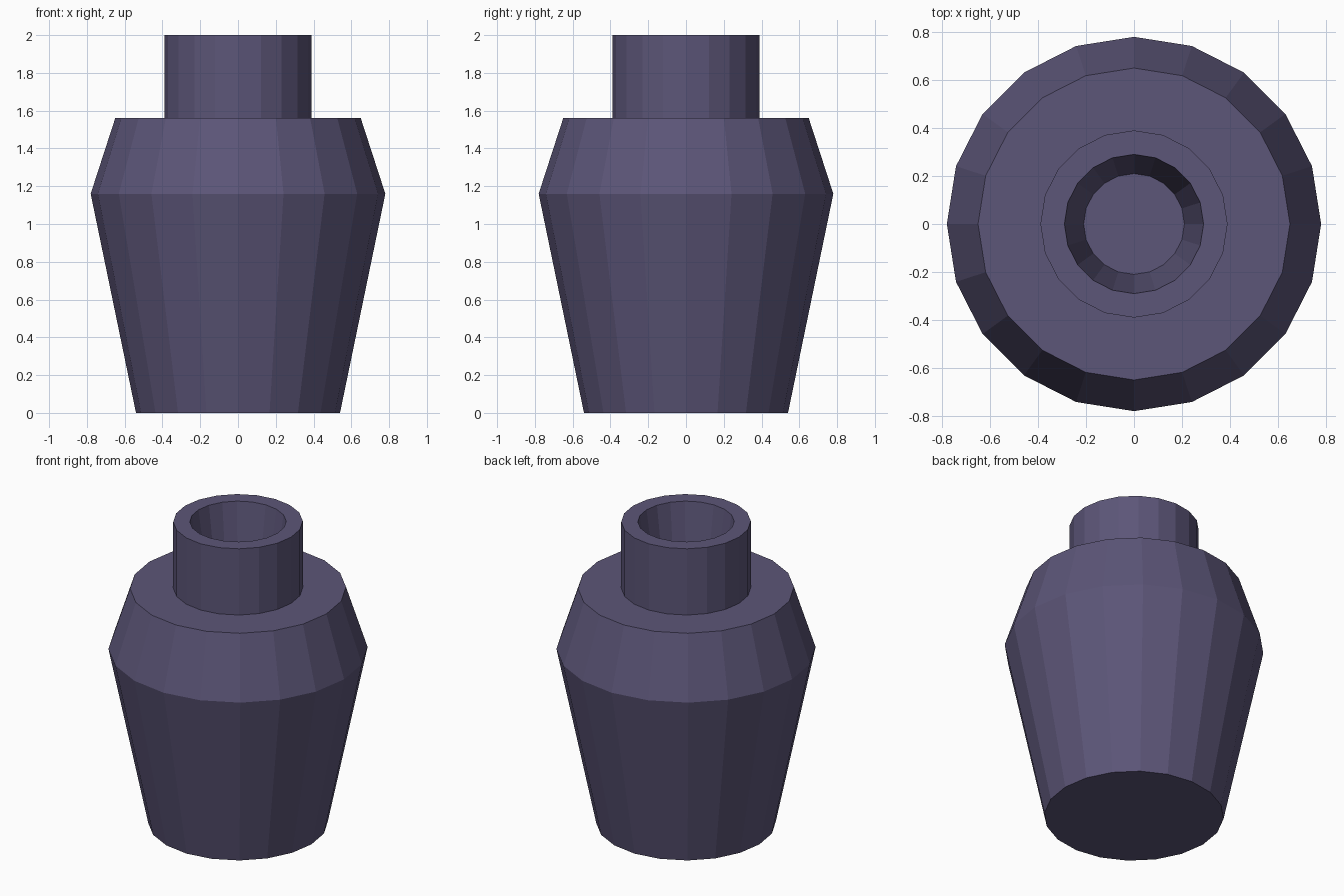
import bpy, bmesh, math

if "Cube" in bpy.data.objects:
    bpy.data.objects.remove(bpy.data.objects["Cube"])

SIDES = 20

mat = bpy.data.materials.new("dusky purple clay")
mat.diffuse_color = (0.107, 0.092, 0.188, 1)
mat.use_nodes = True
mat.node_tree.nodes["Principled BSDF"].inputs["Base Color"].default_value = mat.diffuse_color


def lathe(name, profile):
    """Revolve (radius, height) points around z, capping both ends."""
    bm = bmesh.new()
    rings = []
    for r, z in profile:
        angles = [2 * math.pi * i / SIDES for i in range(SIDES)]
        rings.append([bm.verts.new((r * math.cos(a), r * math.sin(a), z)) for a in angles])
    for low, high in zip(rings, rings[1:]):
        for i in range(SIDES):
            j = (i + 1) % SIDES
            bm.faces.new((low[i], low[j], high[j], high[i]))
    bm.faces.new(rings[0][::-1])
    bm.faces.new(rings[-1])
    bmesh.ops.recalc_face_normals(bm, faces=bm.faces)
    mesh = bpy.data.meshes.new(name)
    bm.to_mesh(mesh)
    bm.free()
    mesh.materials.append(mat)
    obj = bpy.data.objects.new(name, mesh)
    bpy.context.collection.objects.link(obj)
    return obj


# One continuous skin: tapered body, shoulder, neck, rim, tapering well in the neck
lathe("vase", [(0.54, 0), (0.78, 1.16), (0.65, 1.56), (0.39, 1.56),
               (0.39, 2.0), (0.29, 2.0), (0.21, 1.45)])
